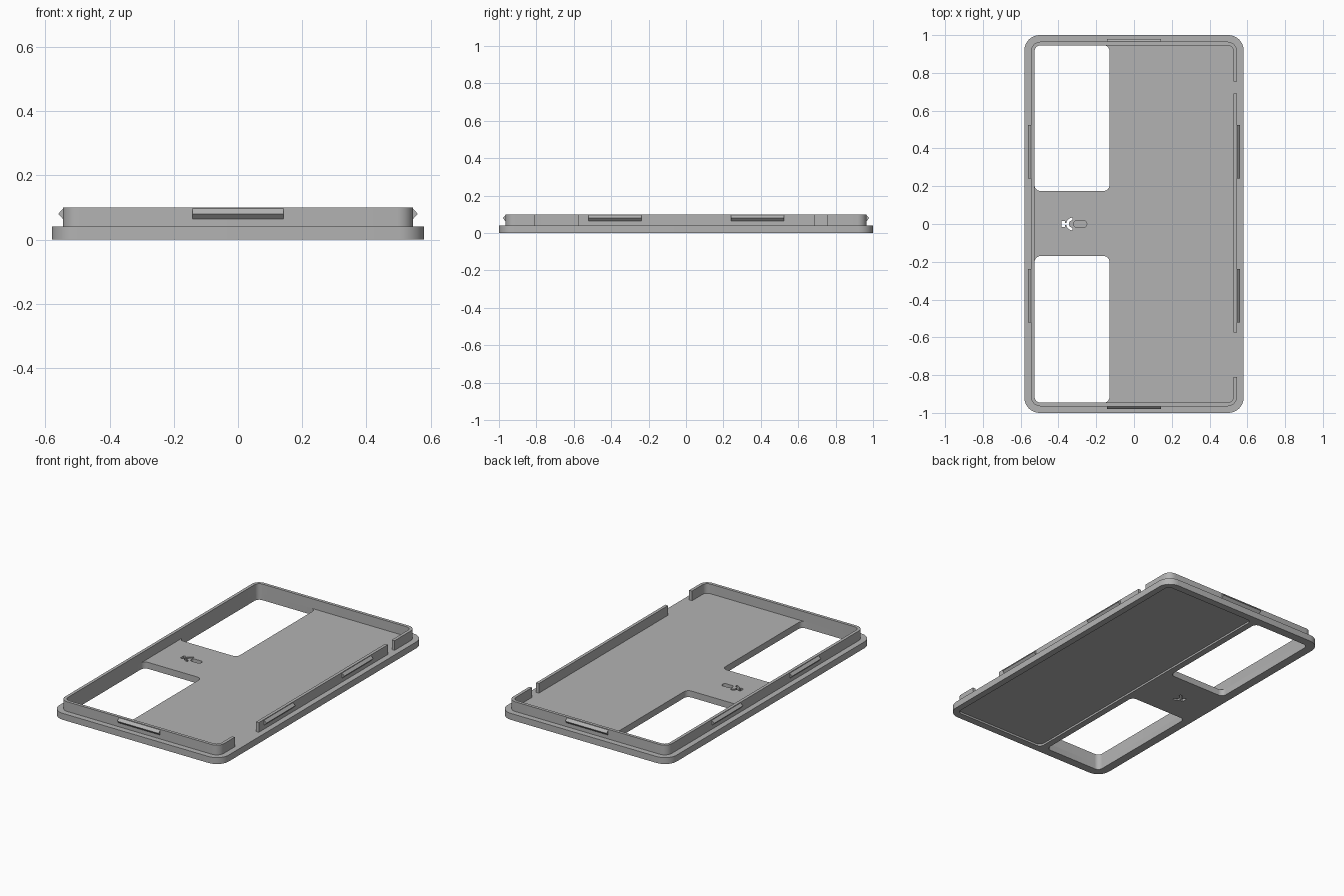
import bpy
import bmesh
from math import radians, sin, cos, pi

cube = bpy.data.objects.get("Cube")
if cube:
    bpy.data.objects.remove(cube, do_unlink=True)

GREY = (0.45, 0.45, 0.45, 1)
grey = bpy.data.materials.new("plain grey")
grey.use_nodes = True
grey.diffuse_color = GREY
grey.node_tree.nodes["Principled BSDF"].inputs["Base Color"].default_value = GREY


def prism(name, outline, z0, z1):
    """Extrude a closed counter-clockwise outline from z0 up to z1."""
    bm = bmesh.new()
    face = bm.faces.new([bm.verts.new((x, y, z0)) for x, y in outline])
    top = bmesh.ops.extrude_face_region(bm, geom=[face])["geom"]
    bmesh.ops.translate(bm, vec=(0, 0, z1 - z0),
                        verts=[v for v in top if isinstance(v, bmesh.types.BMVert)])
    bmesh.ops.recalc_face_normals(bm, faces=bm.faces)
    mesh = bpy.data.meshes.new(name)
    bm.to_mesh(mesh)
    bm.free()
    mesh.materials.append(grey)
    obj = bpy.data.objects.new(name, mesh)
    bpy.context.collection.objects.link(obj)
    return obj


def arc(cx, cy, r, start, end, steps=8):
    angles = [radians(start + (end - start) * i / steps) for i in range(steps + 1)]
    return [(cx + r * cos(a), cy + r * sin(a)) for a in angles]


def rounded(x0, x1, y0, y1, r):
    """Rectangle outline with round corners."""
    return (arc(x1 - r, y1 - r, r, 0, 90) + arc(x0 + r, y1 - r, r, 90, 180)
            + arc(x0 + r, y0 + r, r, 180, 270) + arc(x1 - r, y0 + r, r, 270, 360))


def box(x0, x1, y0, y1):
    return [(x0, y0), (x1, y0), (x1, y1), (x0, y1)]


def activate(obj):
    bpy.ops.object.select_all(action='DESELECT')
    obj.select_set(True)
    bpy.context.view_layer.objects.active = obj


def cut(obj, outline, z0, z1):
    """Subtract a prism and remove the cutter."""
    cutter = prism("cutter", outline, z0, z1)
    cutter.hide_render = True
    mod = obj.modifiers.new("cut", 'BOOLEAN')
    mod.operation, mod.solver, mod.object = 'DIFFERENCE', 'EXACT', cutter
    activate(obj)
    bpy.ops.object.modifier_apply(modifier=mod.name)
    bpy.data.objects.remove(cutter, do_unlink=True)


def smooth(obj):
    activate(obj)
    bpy.ops.object.shade_smooth_by_angle(angle=radians(30))


FLOOR, TOP = 0.04, 0.1
LIP_X, LIP_Y, WALL = 0.545, 0.965, 0.019
IN_X, IN_Y = LIP_X - WALL, LIP_Y - WALL

# Base plate with two windows
plate = prism("base_plate", rounded(-0.58, 0.58, -1, 1, 0.08), 0, FLOOR)
for y0, y1 in ((0.175, IN_Y), (-IN_Y, -0.17)):
    cut(plate, rounded(-IN_X, -0.13, y0, y1, 0.03), -0.1, 0.2)

# Shallow recess under the solid half
cut(plate, rounded(-0.09, 0.54, -0.955, 0.955, 0.03), -0.1, 0.012)

# Small slots in the bridge: cradle, stem and a shallow oval pocket
cradle = arc(-0.325, 0, 0.034, 90, 270) + arc(-0.325, 0, 0.02, 270, 90)
cut(plate, cradle, -0.1, 0.2)
cut(plate, box(-0.365, -0.355, -0.006, 0.006), -0.1, 0.2)
cut(plate, box(-0.384, -0.365, -0.017, 0.017), -0.1, 0.2)
cut(plate, rounded(-0.32, -0.25, -0.017, 0.017, 0.016), 0.02, 0.2)
smooth(plate)

# Raised lip, broken by two gaps on one long side
lip = prism("raised_lip", rounded(-LIP_X, LIP_X, -LIP_Y, LIP_Y, 0.05), FLOOR, TOP)
cut(lip, rounded(-IN_X, IN_X, -IN_Y, IN_Y, 0.031), 0, 0.2)
for y0, y1 in ((0.69, 0.755), (-0.81, -0.575)):
    cut(lip, box(0.5, 0.6, y0, y1), 0, 0.2)
smooth(lip)


# Snap ridges: triangular bars around the lip
def snap_ridge(name, x, y, turn):
    ridge = prism(name, [(-0.004, -0.016), (0, -0.016), (0.015, 0), (0, 0.016), (-0.004, 0.016)],
                  -0.142, 0.142)
    for v in ridge.data.vertices:
        out, up, along = v.co
        v.co = (out, -along, up)
    ridge.location = (x, y, 0.08)
    ridge.rotation_euler.z = turn


for side, turn, word in ((1, 0, "left"), (-1, pi, "right")):
    snap_ridge(word + "_rear_snap_ridge", side * LIP_X, 0.383, turn)
    snap_ridge(word + "_front_snap_ridge", side * LIP_X, -0.38, turn)
snap_ridge("rear_snap_ridge", 0, LIP_Y, pi / 2)
snap_ridge("front_snap_ridge", 0, -LIP_Y, -pi / 2)
